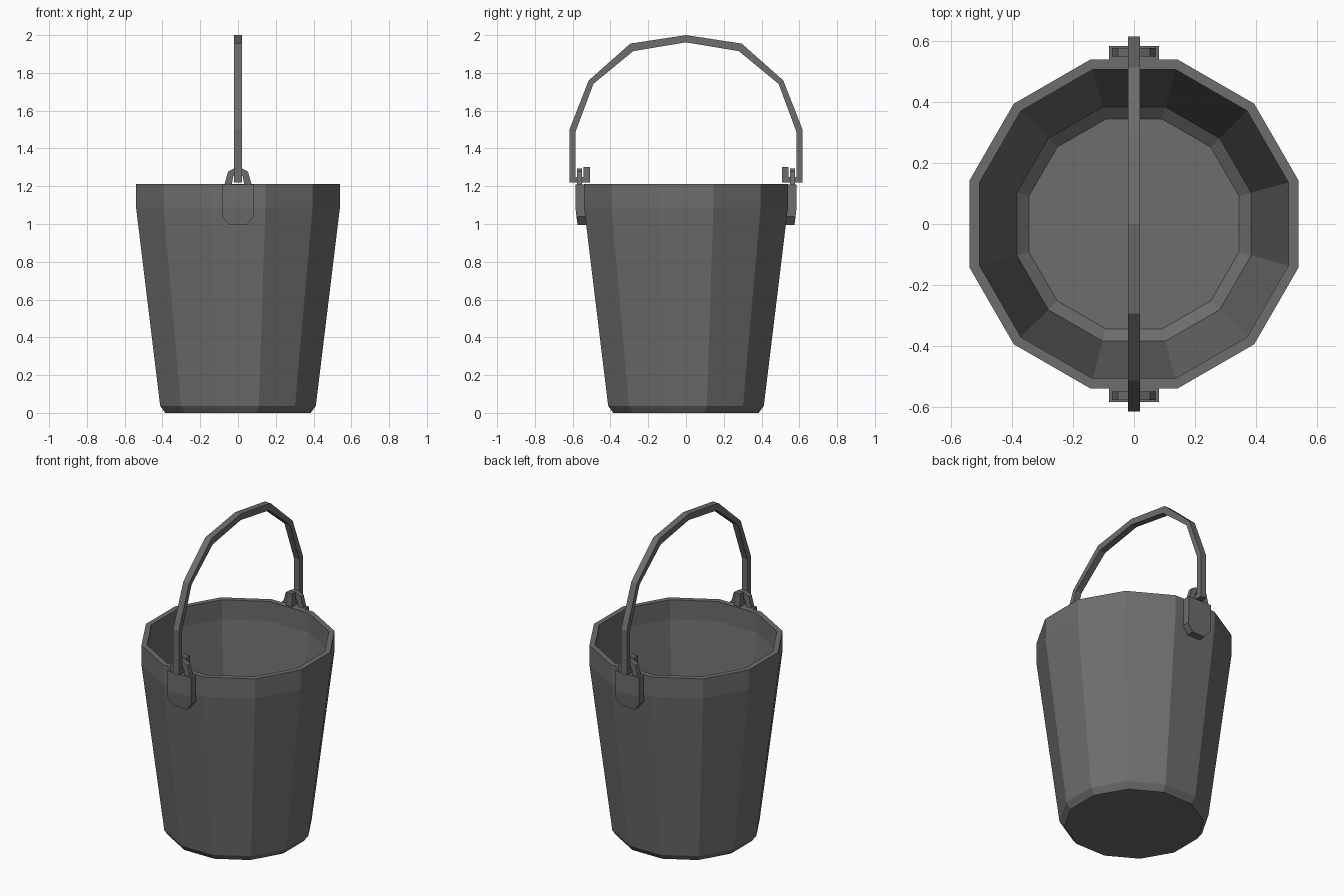
import bpy, bmesh, math

if "Cube" in bpy.data.objects:
    bpy.data.objects.remove(bpy.data.objects["Cube"])

metal = bpy.data.materials.new("dark grey metal")
metal.diffuse_color = (0.155, 0.155, 0.155, 1)
metal.use_nodes = True
metal.node_tree.nodes["Principled BSDF"].inputs["Base Color"].default_value = metal.diffuse_color


def finish(bm, name):
    bmesh.ops.recalc_face_normals(bm, faces=bm.faces)
    me = bpy.data.meshes.new(name)
    bm.to_mesh(me)
    bm.free()
    me.materials.append(metal)
    ob = bpy.data.objects.new(name, me)
    bpy.context.collection.objects.link(ob)
    return ob


def strip(name, outer, inner, place, lo, hi):
    """Bar with a four-sided section between two outlines, from depth lo to hi."""
    bm = bmesh.new()
    rings = [[bm.verts.new(place(p, d)) for p, d in ((o, lo), (o, hi), (i, hi), (i, lo))]
             for o, i in zip(outer, inner)]
    for a, b in zip(rings, rings[1:]):
        for k in range(4):
            bm.faces.new((a[k], a[(k + 1) % 4], b[(k + 1) % 4], b[k]))
    bm.faces.new(rings[0])
    bm.faces.new(rings[-1])
    return finish(bm, name)


def mirrored(half):
    """Complete a half outline across zero, without doubling the centre point."""
    return [(-u, v) for u, v in reversed(half) if u > 0] + half


# Bucket: twelve flat sides, profile given as (distance to flat, height)
profile = [(0.385, 0), (0.412, 0.037), (0.54, 1.09), (0.54, 1.213),
           (0.508, 1.213), (0.508, 1.09), (0.385, 0.07), (0.345, 0.035)]
bm = bmesh.new()
N = 12
rings = []
for r, z in profile:
    R = r / math.cos(math.pi / N)
    rings.append([bm.verts.new((R * math.cos((k + 0.5) * math.tau / N),
                                R * math.sin((k + 0.5) * math.tau / N), z)) for k in range(N)])
for a, b in zip(rings, rings[1:]):
    for k in range(N):
        bm.faces.new((a[k], a[(k + 1) % N], b[(k + 1) % N], b[k]))
bm.faces.new(rings[0])
bm.faces.new(rings[-1])
finish(bm, "bucket")

# Handle: arched bar with a hook at each end
h_out = [(0, 2.0), (0.295, 1.955), (0.515, 1.76), (0.617, 1.5),
         (0.617, 1.22), (0.508, 1.22), (0.508, 1.303)]
h_in = [(0, 1.962), (0.28, 1.915), (0.49, 1.742), (0.584, 1.49),
        (0.584, 1.25), (0.542, 1.25), (0.542, 1.303)]
strip("handle", mirrored(h_out), mirrored(h_in),
      lambda p, d: (d, p[0], p[1]), -0.02, 0.02)

# Ears: bracket plate following the wall, with a loop that holds the hook
for s, side in ((-1, "front"), (1, "back")):
    rows = [(0.083, 1.21, 0.586), (0.083, 1.09, 0.586), (0.083, 1.04, 0.58), (0.045, 0.994, 0.574)]
    bm = bmesh.new()
    prs = [[bm.verts.new((x, s * y, z)) for x, y in
            ((-w, yo), (w, yo), (w, yo - 0.056), (-w, yo - 0.056))] for w, z, yo in rows]
    for a, b in zip(prs, prs[1:]):
        for k in range(4):
            bm.faces.new((a[k], a[(k + 1) % 4], b[(k + 1) % 4], b[k]))
    bm.faces.new(prs[0])
    bm.faces.new(prs[-1])
    finish(bm, side + "_ear_plate")

    l_out = [(0.02, 1.295), (0.053, 1.277), (0.074, 1.2)]
    l_in = [(0.018, 1.258), (0.026, 1.25), (0.034, 1.2)]
    strip(side + "_ear_loop", mirrored(l_out), mirrored(l_in),
          lambda p, d: (p[0], s * d, p[1]), 0.55, 0.578)
